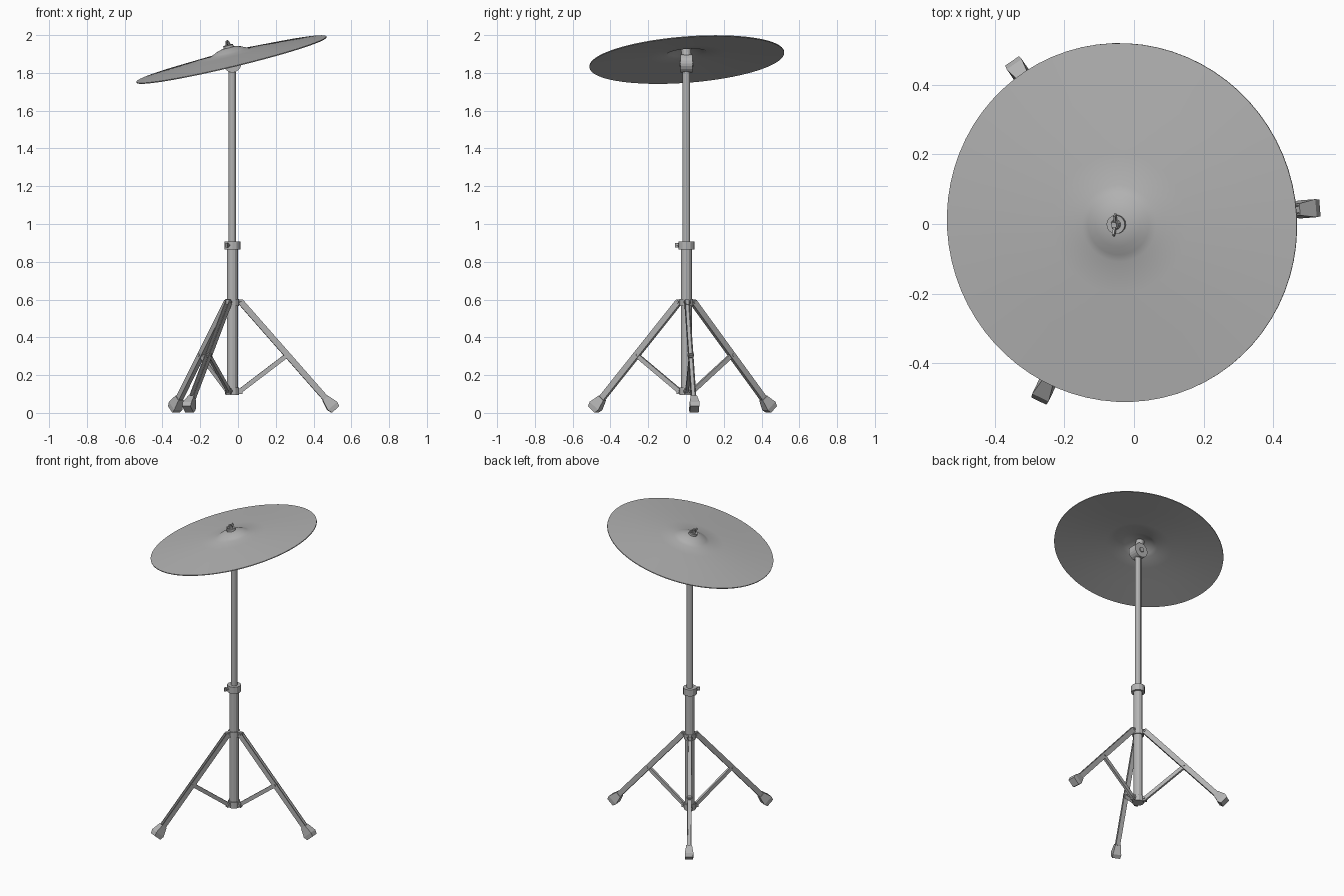
import bpy, bmesh, math
from mathutils import Vector, Matrix

cube = bpy.data.objects.get("Cube")
if cube:
    bpy.data.objects.remove(cube, do_unlink=True)

metal = bpy.data.materials.new("grey_metal")
metal.use_nodes = True
GREY = (0.45, 0.45, 0.45, 1)
metal.diffuse_color = GREY
metal.node_tree.nodes["Principled BSDF"].inputs["Base Color"].default_value = GREY

POLE = Matrix.Translation((-0.03, 0.002, 0))


def make(name, bm, matrix, smooth=False):
    bmesh.ops.recalc_face_normals(bm, faces=bm.faces)
    mesh = bpy.data.meshes.new(name)
    bm.to_mesh(mesh)
    bm.free()
    mesh.transform(matrix)
    mesh.materials.append(metal)
    obj = bpy.data.objects.new(name, mesh)
    bpy.context.collection.objects.link(obj)
    if smooth:
        bpy.ops.object.select_all(action="DESELECT")
        obj.select_set(True)
        bpy.context.view_layer.objects.active = obj
        bpy.ops.object.shade_smooth_by_angle(angle=math.radians(35))
    return obj


def rod(name, a, b, radius, matrix=POLE, sides=12, end_radius=None, smooth=False):
    """Cylinder or cone from a to b."""
    a, b = Vector(a), Vector(b)
    bm = bmesh.new()
    bmesh.ops.create_cone(bm, cap_ends=True, segments=sides, radius1=radius,
                          radius2=end_radius or radius, depth=(b - a).length)
    turn = (b - a).to_track_quat("Z", "Y").to_matrix().to_4x4()
    return make(name, bm, matrix @ Matrix.Translation((a + b) / 2) @ turn, smooth)


def loft(name, rings, matrix):
    """Skin a closed solid through four-cornered rings."""
    bm = bmesh.new()
    loops = [[bm.verts.new(p) for p in ring] for ring in rings]
    for low, high in zip(loops, loops[1:]):
        for i in range(4):
            j = (i + 1) % 4
            bm.faces.new((low[i], low[j], high[j], high[i]))
    bm.faces.new(loops[0])
    bm.faces.new(loops[-1])
    return make(name, bm, matrix)


def section(centre, normal, n0, n1, t0, t1):
    side = Vector((0, 1, 0))
    return [centre + normal * n + side * t
            for n, t in ((n0, t0), (n1, t0), (n1, t1), (n0, t1))]


def bar(name, a, b, n0, n1, t0, t1, matrix):
    """Rectangular bar from a to b in the radial plane of a leg."""
    a, b = Vector(a), Vector(b)
    d = (b - a).normalized()
    normal = Vector((-d.z, 0, d.x))
    return loft(name, [section(p, normal, n0, n1, t0, t1) for p in (a, b)], matrix)


# Centre pole and collars
rod("lower_tube", (0, 0, 0.1), (0, 0, 0.88), 0.029)
rod("upper_tube", (0, 0, 0.86), (0, 0, 1.83), 0.02)
rod("height_collar", (0, 0, 0.865), (0, 0, 0.908), 0.042)
rod("leg_collar", (0, 0, 0.565), (0, 0, 0.602), 0.036)
rod("brace_collar", (0, 0, 0.095), (0, 0, 0.135), 0.036)

# Thumbscrew on the height collar
screw = POLE @ Matrix.Translation((0, 0, 0.887)) @ Matrix.Rotation(math.radians(240), 4, "Z")
rod("thumbscrew_shaft", (0.03, 0, 0), (0.055, 0, 0), 0.009, screw, 8)
bar("thumbscrew_wing", (0.05, 0, 0), (0.066, 0, 0), -0.012, 0.012, -0.004, 0.004, screw)

# Three folding legs with braces and rubber feet
TOP, FOOT = Vector((0.045, 0, 0.587)), Vector((0.53, 0, 0.037))
DOWN = (FOOT - TOP).normalized()
OUT = Vector((-DOWN.z, 0, DOWN.x))
MID, LOW = TOP.lerp(FOOT, 0.51), Vector((0.04, 0, 0.115))
for k in range(3):
    m = POLE @ Matrix.Rotation(math.radians(4.5 + 120 * k), 4, "Z")
    tag = f"_{k + 1}"
    # Open channel: two side plates and an inner web
    for s, label in ((-1, "a"), (1, "b")):
        t0, t1 = sorted((s * 0.009, s * 0.013))
        bar("leg_side_" + label + tag, TOP, FOOT, -0.016, 0.016, t0, t1, m)
    bar("leg_web" + tag, TOP, FOOT, -0.016, -0.011, -0.009, 0.009, m)
    bar("leg_lug" + tag, (0.02, 0, 0.587), (0.056, 0, 0.587), -0.014, 0.014, -0.009, 0.009, m)
    bar("brace" + tag, LOW, MID, -0.012, 0.012, -0.008, 0.008, m)
    bar("brace_lug" + tag, (0.02, 0, 0.115), (0.052, 0, 0.115), -0.015, 0.015, -0.012, 0.012, m)
    for name, p in (("leg_pin", TOP), ("brace_top_pin", MID), ("brace_low_pin", LOW)):
        side = Vector((0, 0.017, 0))
        rod(name + tag, p - side, p + side, 0.007, m, 8)
    rings = [section(FOOT + DOWN * s, OUT, -n, n, -t, t)
             for s, n, t in ((-0.055, 0.019, 0.017), (0, 0.033, 0.026), (0.025, 0.026, 0.024))]
    loft("foot" + tag, rings, m)

# Tilter joint
TILT_Z = 1.85
rod("tilter_disc", (0, -0.03, TILT_Z), (0, 0.032, TILT_Z), 0.048, sides=20)
rod("tilter_bolt", (0, -0.037, TILT_Z), (0, 0.039, TILT_Z), 0.016, sides=8)

# Tilted cymbal, lathed around its own axis
normal = Vector((-0.24, -0.077, 1)).normalized()
axis = (Matrix.Translation((-0.035, 0.004, 1.873))
        @ normal.to_track_quat("Z", "Y").to_matrix().to_4x4())
upper = [(0, 0.065), (0.035, 0.062), (0.065, 0.054), (0.09, 0.042), (0.11, 0.034),
         (0.2, 0.028), (0.36, 0.014), (0.517, 0)]
outline = upper + [(r, h - 0.005) for r, h in reversed(upper)]
bm = bmesh.new()
verts = [bm.verts.new((r, 0, h)) for r, h in outline]
edges = [bm.edges.new(pair) for pair in zip(verts, verts[1:])]
bmesh.ops.spin(bm, geom=verts + edges, axis=(0, 0, 1), cent=(0, 0, 0),
               angle=math.tau, steps=72)
bmesh.ops.remove_doubles(bm, verts=bm.verts, dist=0.0001)
make("cymbal", bm, axis, smooth=True)

# Mounting post, washers and wing nut
rod("cymbal_post", (0, 0, -0.03), (0, 0, 0.1), 0.009, axis, 8)
rod("lower_sleeve", (0, 0, -0.005), (0, 0, 0.058), 0.026, axis, 16)
rod("top_washer", (0, 0, 0.06), (0, 0, 0.076), 0.027, axis, 16)
rod("wing_nut_hub", (0, 0, 0.076), (0, 0, 0.092), 0.015, axis, 10, 0.011)
wing = axis @ Matrix.Rotation(math.radians(-22), 4, "Z")
for s, label in ((-1, "right"), (1, "left")):
    bar("wing_nut_" + label, (s * 0.01, 0, 0.084), (s * 0.03, 0, 0.094),
        -0.008, 0.008, -0.003, 0.003, wing)
